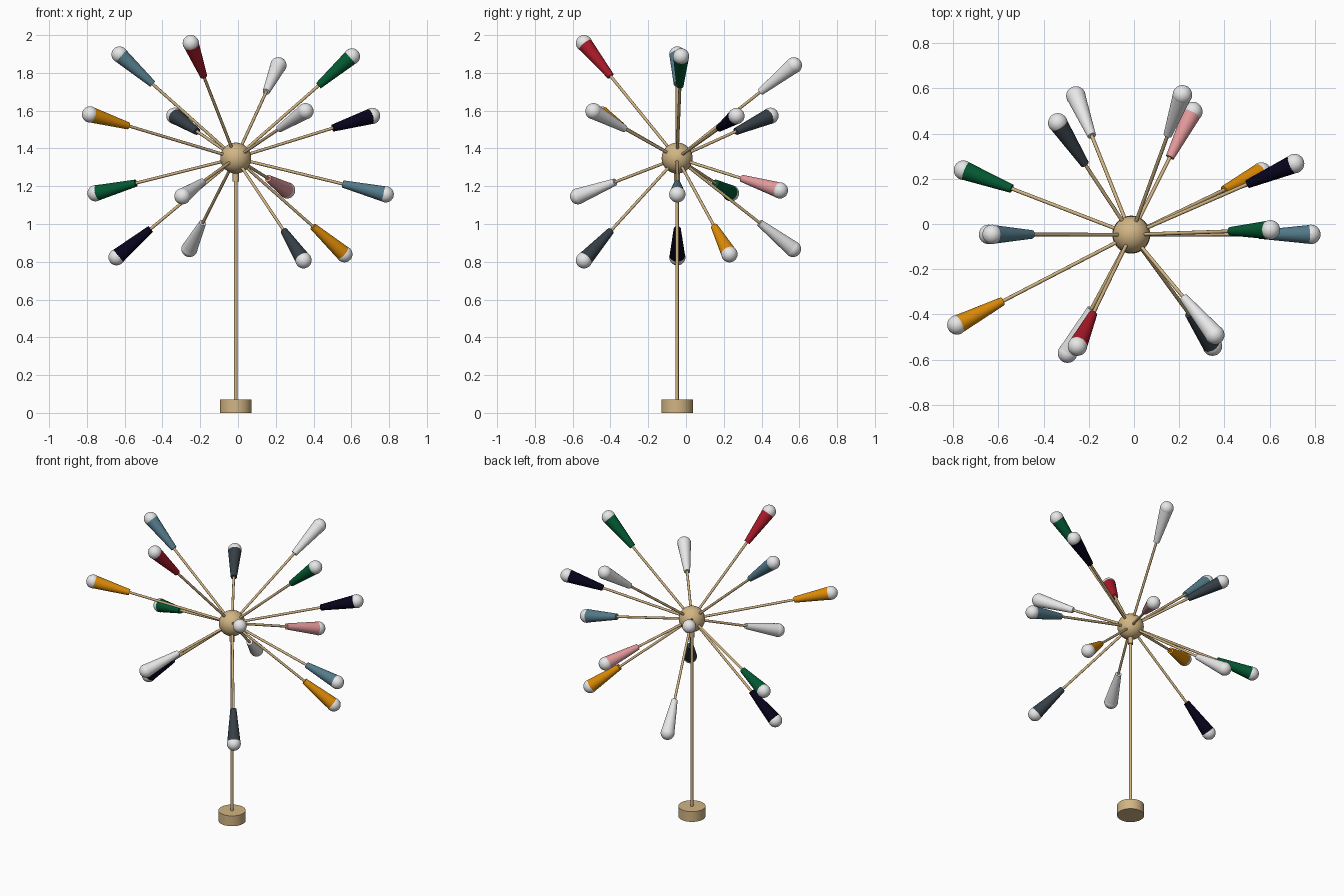
import bpy
import math
from mathutils import Vector

old = bpy.data.objects.get("Cube")
if old:
    bpy.data.objects.remove(old, do_unlink=True)


def material(name, rgb):
    mat = bpy.data.materials.new(name)
    mat.use_nodes = True
    color = (*rgb, 1.0)
    mat.diffuse_color = color
    bsdf = next(n for n in mat.node_tree.nodes if n.type == "BSDF_PRINCIPLED")
    bsdf.inputs["Base Color"].default_value = color
    return mat


MATS = {
    "brass": material("brass", (0.64, 0.46, 0.23)),
    "white": material("white", (0.80, 0.80, 0.80)),
    "green": material("green", (0.001, 0.10, 0.032)),
    "red": material("red", (0.40, 0.01, 0.022)),
    "teal": material("teal", (0.09, 0.20, 0.26)),
    "orange": material("orange", (0.73, 0.26, 0.002)),
    "navy": material("navy", (0.002, 0.001, 0.012)),
    "charcoal": material("charcoal", (0.036, 0.05, 0.062)),
    "pink": material("pink", (0.78, 0.32, 0.33)),
}


def finish(name, mat):
    obj = bpy.context.object
    obj.name = name
    obj.data.materials.append(MATS[mat])
    bpy.ops.object.shade_smooth_by_angle(angle=math.radians(40))
    return obj


def ball(name, mat, center, radius):
    bpy.ops.mesh.primitive_uv_sphere_add(
        segments=32, ring_count=16, radius=radius, location=center)
    return finish(name, mat)


def taper(name, mat, start, end, r1, r2, sides=24):
    """Round bar or cone running from start to end."""
    axis = end - start
    bpy.ops.mesh.primitive_cone_add(
        vertices=sides, radius1=r1, radius2=r2, depth=axis.length,
        location=(start + end) / 2,
        rotation=axis.to_track_quat("Z", "Y").to_euler())
    return finish(name, mat)


HUB = Vector((-0.012, -0.047, 1.349))
SHADE_LENGTH = 0.235


def on_axis(z):
    return Vector((HUB.x, HUB.y, z))


# Base, stem, collar and central hub
taper("base", "brass", on_axis(0), on_axis(0.07), 0.084, 0.084, 48)
taper("stem", "brass", on_axis(0.06), HUB, 0.009, 0.009, 16)
taper("collar", "brass", on_axis(1.225), on_axis(1.29), 0.016, 0.016)
ball("hub", "brass", HUB, 0.082)

# Spokes: shade colour and bulb centre
SPOKES = [
    ("teal", (-0.627, -0.046, 1.897)),
    ("red", (-0.25, -0.54, 1.957)),
    ("white", (0.214, 0.571, 1.84)),
    ("green", (0.603, -0.026, 1.887)),
    ("orange", (-0.783, -0.446, 1.58)),
    ("charcoal", (-0.337, 0.447, 1.573)),
    ("white", (0.357, -0.49, 1.597)),
    ("navy", (0.71, 0.267, 1.572)),
    ("green", (-0.754, 0.238, 1.163)),
    ("white", (-0.294, -0.571, 1.147)),
    ("pink", (0.26, 0.497, 1.178)),
    ("teal", (0.782, -0.046, 1.157)),
    ("navy", (-0.643, -0.046, 0.824)),
    ("white", (-0.257, 0.566, 0.868)),
    ("charcoal", (0.347, -0.54, 0.808)),
    ("orange", (0.563, 0.23, 0.84)),
]

for i, (color, center) in enumerate(SPOKES, 1):
    tip = Vector(center)
    aim = (tip - HUB).normalized()
    neck = tip - aim * SHADE_LENGTH
    taper(f"arm_{i}", "brass", HUB, neck + aim * 0.01, 0.008, 0.008, 12)
    taper(f"shade_{i}", color, neck, tip - aim * 0.008, 0.019, 0.0415, 32)
    ball(f"bulb_{i}", "white", tip, 0.043)
